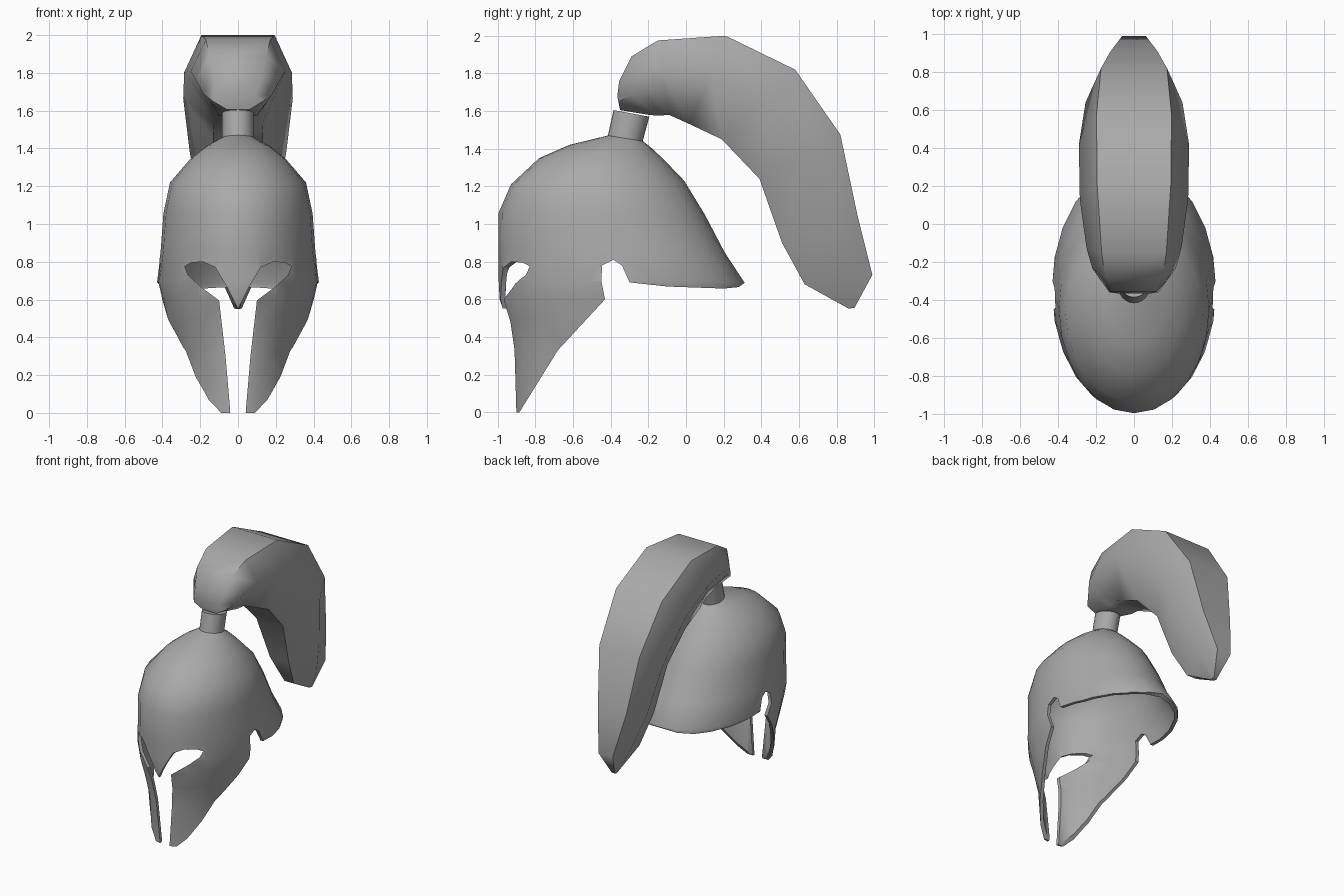
import bpy, bmesh, math

if "Cube" in bpy.data.objects:
    bpy.data.objects.remove(bpy.data.objects["Cube"])

grey = bpy.data.materials.new("plain grey")
grey.diffuse_color = (0.4, 0.4, 0.4, 1)
grey.use_nodes = True
grey.node_tree.nodes["Principled BSDF"].inputs["Base Color"].default_value = grey.diffuse_color


def make(name, bm):
    bmesh.ops.recalc_face_normals(bm, faces=bm.faces)
    me = bpy.data.meshes.new(name)
    bm.to_mesh(me)
    bm.free()
    me.materials.append(grey)
    ob = bpy.data.objects.new(name, me)
    bpy.context.collection.objects.link(ob)
    return ob


def loft(name, rings, section, cap_first=True, cap_last=True):
    """rings: (y0, z0, y1, z1, half width); section: (x, t) with t from 0 to 1."""
    bm = bmesh.new()
    rows = [[bm.verts.new((x * w, y0 + (y1 - y0) * t, z0 + (z1 - z0) * t))
             for x, t in section] for y0, z0, y1, z1, w in rings]
    n = len(section)
    for a, b in zip(rows, rows[1:]):
        for i in range(n):
            j = (i + 1) % n
            bm.faces.new((a[i], a[j], b[j], b[i]))
    if cap_first:
        bm.faces.new(rows[0])
    if cap_last:
        bm.faces.new(rows[-1])
    return make(name, bm)


def prism(name, pts, place, a, b):
    bm = bmesh.new()
    lo = [bm.verts.new(place(p, a)) for p in pts]
    hi = [bm.verts.new(place(p, b)) for p in pts]
    bm.faces.new(lo)
    bm.faces.new(hi)
    for i in range(len(pts)):
        j = (i + 1) % len(pts)
        bm.faces.new((lo[i], lo[j], hi[j], hi[i]))
    ob = make(name, bm)
    ob.hide_render = True
    return ob


def select(ob):
    bpy.ops.object.select_all(action='DESELECT')
    ob.select_set(True)
    bpy.context.view_layer.objects.active = ob


# helmet shell: front and back points of each ring, bottom to neck top
oval = [(math.sin(2 * math.pi * i / 24), 0.5 - 0.5 * math.cos(2 * math.pi * i / 24))
        for i in range(24)]
shell_rings = [
    (-.91, 0, .11, 0, .30), (-.925, .33, .125, .33, .33),
    (-.95, .48, .20, .48, .38), (-.99, .60, .31, .62, .41),
    (-.995, .70, .31, .69, .432), (-.995, .85, .205, .85, .41),
    (-.995, 1.06, .10, 1.05, .395), (-.93, 1.21, -.01, 1.23, .36),
    (-.78, 1.35, -.12, 1.345, .25), (-.62, 1.42, -.19, 1.41, .165),
    (-.415, 1.47, -.23, 1.44, .085), (-.385, 1.605, -.195, 1.57, .085)]
helmet = loft("helmet_shell", shell_rings, oval, cap_first=False)
solid = helmet.modifiers.new("thickness", 'SOLIDIFY')
solid.thickness = 0.025
solid.offset = -1

# side outline: cheek back edge, ear notch and neck guard edge
side = [(-.885, -.1), (-.885, 0), (-.68, .33), (-.43, .60), (-.45, .70), (-.445, .78),
        (-.385, .81), (-.34, .78), (-.30, .69), (-.1, .668), (.2, .657),
        (.28, .665), (.33, .70), (.6, .70), (.6, -.1)]
side_cutter = prism("side_cutter", side, lambda p, d: (d, p[0], p[1]), -1, 1)

# face opening: gap between the cheeks, eye holes and nose guard
half = [(.035, -.1), (.042, .02), (.066, .3), (.1, .595), (.2, .67), (.265, .73),
        (.282, .775), (.25, .795), (.185, .80), (.12, .77), (.06, .67)]
face = half + [(0, .55)] + [(-x, z) for x, z in reversed(half)]
face_cutter = prism("face_cutter", face, lambda p, d: (p[0], d, p[1]), -1.2, -.65)

for cutter in (side_cutter, face_cutter):
    m = helmet.modifiers.new("cut", 'BOOLEAN')
    m.operation = 'DIFFERENCE'
    m.solver = 'EXACT'
    m.object = cutter
select(helmet)
for m in list(helmet.modifiers):
    bpy.ops.object.modifier_apply(modifier=m.name)
for cutter in (side_cutter, face_cutter):
    bpy.data.objects.remove(cutter)

# plume: six-sided section swept from the neck over the back
hexa = [(.68, 0), (1, .42), (.45, 1), (-.45, 1), (-1, .42), (-.68, 0)]
plume_rings = [
    (-.365, 1.68, -.35, 1.605, .13), (-.355, 1.76, -.20, 1.58, .18),
    (-.29, 1.89, -.15, 1.575, .22), (-.15, 1.975, -.09, 1.58, .25),
    (.21, 2.0, .02, 1.53, .285), (.58, 1.82, .19, 1.45, .29),
    (.82, 1.475, .39, 1.24, .255), (.91, 1.05, .51, .90, .18),
    (.99, .73, .63, .68, .09), (.895, .555, .865, .55, .02)]
plume = loft("plume", plume_rings, hexa)

for ob, angle in ((helmet, 40), (plume, 60)):
    select(ob)
    bpy.ops.object.shade_smooth_by_angle(angle=math.radians(angle))
